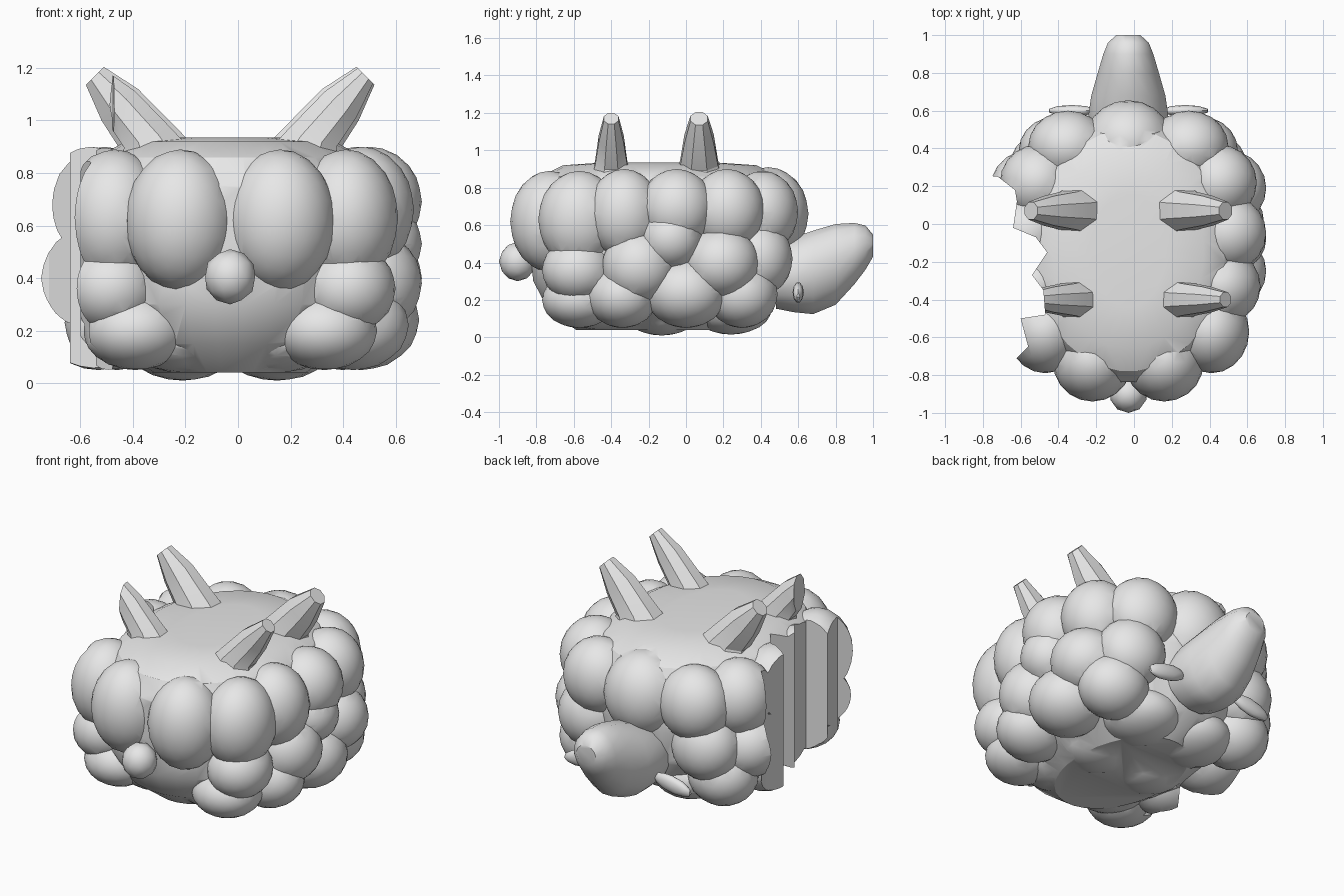
import bpy, bmesh, math
from mathutils import Matrix, Vector

cube = bpy.data.objects.get("Cube")
if cube:
    bpy.data.objects.remove(cube)

AXIS = -0.03  # the animal's own centre line

grey = bpy.data.materials.new("plain_grey")
grey.use_nodes = True
grey.diffuse_color = (0.8, 0.8, 0.8, 1)
grey.node_tree.nodes["Principled BSDF"].inputs["Base Color"].default_value = (0.8, 0.8, 0.8, 1)


def finish(bm, name):
    bmesh.ops.recalc_face_normals(bm, faces=bm.faces)
    mesh = bpy.data.meshes.new(name)
    bm.to_mesh(mesh)
    bm.free()
    obj = bpy.data.objects.new(name, mesh)
    bpy.context.collection.objects.link(obj)
    mesh.materials.append(grey)
    return obj


def smooth(obj, degrees):
    bpy.ops.object.select_all(action='DESELECT')
    obj.select_set(True)
    bpy.context.view_layer.objects.active = obj
    bpy.ops.object.shade_smooth_by_angle(angle=math.radians(degrees))


def blob(bm, centre, size, turn=0.0, detail=3):
    matrix = (Matrix.Translation(centre) @ Matrix.Rotation(turn, 4, 'Y')
              @ Matrix.Diagonal((*size, 1)))
    bmesh.ops.create_icosphere(bm, subdivisions=detail, radius=1, matrix=matrix)


def loft(bm, rings, sides):
    """Skin rings, each given as centre, first half axis, second half axis."""
    loops = []
    for centre, u, v in rings:
        c, u, v = Vector(centre), Vector(u), Vector(v)
        angles = [math.tau * (i + 0.5) / sides for i in range(sides)]
        loops.append([bm.verts.new(c + u * math.cos(a) + v * math.sin(a)) for a in angles])
    for low, high in zip(loops, loops[1:]):
        for i in range(sides):
            j = (i + 1) % sides
            bm.faces.new((low[i], low[j], high[j], high[i]))
    bm.faces.new(loops[0])
    bm.faces.new(loops[-1])


def carve(obj, cutter):
    mod = obj.modifiers.new("carve", 'BOOLEAN')
    mod.operation = 'DIFFERENCE'
    mod.solver = 'EXACT'
    mod.use_self = True
    mod.object = cutter
    bpy.ops.object.select_all(action='DESELECT')
    obj.select_set(True)
    bpy.context.view_layer.objects.active = obj
    bpy.ops.object.modifier_apply(modifier=mod.name)


# Jagged upright cutter for the bitten flank
outline = [(-1.2, -0.78), (-0.62, -0.71), (-0.56, -0.65), (-0.6, -0.5), (-0.47, -0.48),
           (-0.48, -0.35), (-0.54, -0.27), (-0.46, -0.15), (-0.52, -0.07), (-0.64, -0.02),
           (-0.62, 0.12), (-0.63, 0.18), (-0.72, 0.25), (-1.2, 0.3)]
bm = bmesh.new()
base = bm.faces.new([bm.verts.new((x, y, -0.5)) for x, y in outline])
top = bmesh.ops.extrude_face_region(bm, geom=[base])["geom"]
bmesh.ops.translate(bm, vec=(0, 0, 2.5), verts=[g for g in top if isinstance(g, bmesh.types.BMVert)])
cutter = finish(bm, "flank_cutter")

# Fleece: a flat-topped core with paired woolly lumps
bm = bmesh.new()
core = [(0.04, 0.3, 0.45), (0.15, 0.48, 0.6), (0.3, 0.58, 0.68), (0.5, 0.6, 0.7),
        (0.75, 0.58, 0.7), (0.86, 0.51, 0.64), (0.92, 0.4, 0.52), (0.935, 0.2, 0.3)]
loft(bm, [((AXIS, -0.14, z), (a, 0, 0), (0, b, 0)) for z, a, b in core], 32)
pairs = [
    # upper row
    ((0.19, -0.73, 0.62), (0.21, 0.21, 0.27)),
    ((0.44, -0.57, 0.63), (0.2, 0.22, 0.26)),
    ((0.5, -0.33, 0.66), (0.2, 0.2, 0.24)),
    ((0.53, -0.05, 0.69), (0.2, 0.2, 0.21)),
    ((0.48, 0.22, 0.68), (0.2, 0.2, 0.22)),
    ((0.32, 0.41, 0.67), (0.21, 0.19, 0.22)),
    # middle row
    ((0.45, -0.58, 0.36), (0.18, 0.19, 0.17)),
    ((0.53, -0.25, 0.38), (0.2, 0.2, 0.2)),
    ((0.55, -0.08, 0.53), (0.18, 0.17, 0.17)),
    ((0.53, 0.19, 0.4), (0.2, 0.2, 0.19)),
    ((0.38, 0.39, 0.42), (0.2, 0.18, 0.2)),
    # lower row
    ((0.36, -0.57, 0.2), (0.2, 0.2, 0.15)),
    ((0.47, -0.34, 0.22), (0.21, 0.19, 0.17)),
    ((0.5, 0.0, 0.24), (0.22, 0.22, 0.19)),
    ((0.43, 0.3, 0.23), (0.2, 0.19, 0.18)),
    # underside
    ((0.18, -0.46, 0.17), (0.22, 0.22, 0.13)),
    ((0.18, -0.13, 0.15), (0.22, 0.22, 0.14)),
    ((0.18, 0.24, 0.155), (0.22, 0.22, 0.14)),
]
for (x, y, z), size in pairs:
    for side in (-1, 1):
        blob(bm, (AXIS + side * x, y, z), size)
blob(bm, (AXIS, 0.44, 0.66), (0.23, 0.215, 0.25))
fleece = finish(bm, "fleece")
carve(fleece, cutter)
smooth(fleece, 30)

# Legs: splayed, tapering, eight-sided
for name, y, girth in (("front_leg", -0.4, 0.85), ("hind_leg", 0.07, 1.0)):
    for side, label in ((-1, "right"), (1, "left")):
        rings = []
        for x, z, ux, uz, v in ((0.27, 0.85, 0.18, -0.02, 0.14),
                                (0.31, 0.93, 0.12, -0.04, 0.11),
                                (0.42, 1.06, 0.075, -0.065, 0.085),
                                (0.515, 1.17, 0.037, -0.037, 0.05)):
            rings.append(((AXIS + side * x, y, z), (side * ux * girth, 0, uz * girth),
                          (0, v * girth, 0)))
        bm = bmesh.new()
        loft(bm, rings, 8)
        leg = finish(bm, label + "_" + name)
        if name == "front_leg" and side < 0:
            carve(leg, cutter)
        smooth(leg, 30)

# Head: a blunt wedge reaching backwards
sections = [(0.48, 0.2, 0.15, 0.5), (0.58, 0.215, 0.13, 0.54), (0.68, 0.2, 0.12, 0.575),
            (0.8, 0.165, 0.17, 0.61), (0.9, 0.135, 0.28, 0.615), (0.96, 0.11, 0.36, 0.6),
            (1.0, 0.065, 0.43, 0.55)]
bm = bmesh.new()
loft(bm, [((AXIS, y, (lo + hi) / 2), (w, 0, 0), (0, 0, (hi - lo) / 2))
          for y, w, lo, hi in sections], 16)
smooth(finish(bm, "head"), 40)

# Ears: flat leaves either side of the head
for side, label in ((-1, "right"), (1, "left")):
    bm = bmesh.new()
    blob(bm, (AXIS + side * 0.3, 0.6, 0.24), (0.13, 0.03, 0.05), side * 0.2, 2)
    smooth(finish(bm, label + "_ear"), 40)

# Tail: small faceted ball
bm = bmesh.new()
blob(bm, (AXIS, -0.9, 0.405), (0.1, 0.1, 0.105), 0, 2)
smooth(finish(bm, "tail"), 30)

# Keep the cutter as a hidden helper
cutter.hide_render = True
cutter.hide_set(True)
